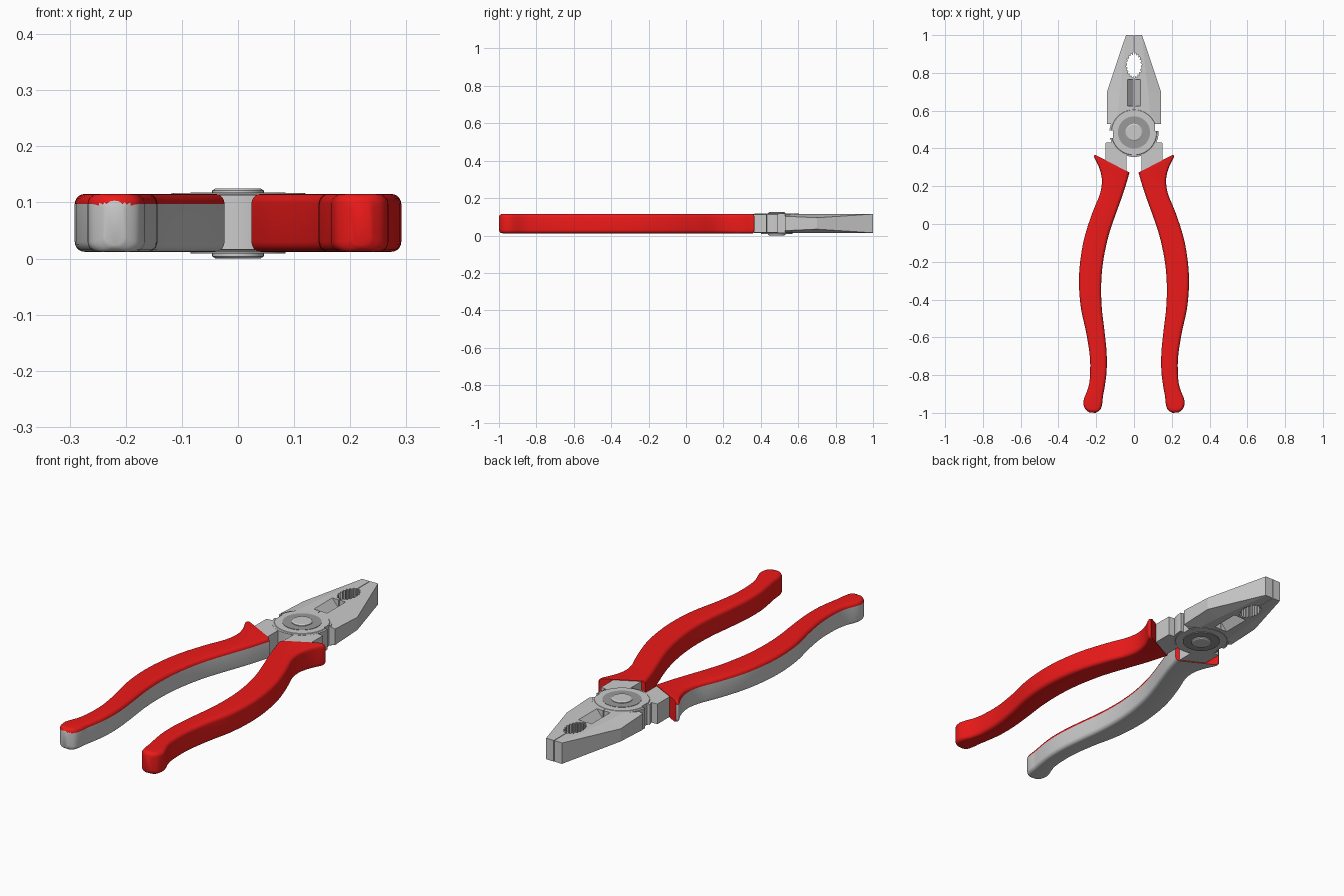
import bpy, bmesh, math
from mathutils import Vector

if "Cube" in bpy.data.objects:
    bpy.data.objects.remove(bpy.data.objects["Cube"])

def material(name, col):
    m = bpy.data.materials.new(name)
    m.diffuse_color = (*col, 1)
    m.use_nodes = True
    m.node_tree.nodes["Principled BSDF"].inputs["Base Color"].default_value = m.diffuse_color
    return m

RED = material("red_grip", (0.85, 0.01, 0.01))
DARK = material("dark_steel", (0.32, 0.32, 0.32))
PY = 0.485  # pivot position along y


def loft(name, rings, mat=None):
    """Skin closed rings of equal length and cap both ends."""
    bm = bmesh.new()
    vs = [[bm.verts.new(p) for p in r] for r in rings]
    n = len(rings[0])
    for a, b in zip(vs, vs[1:]):
        for i in range(n):
            j = (i + 1) % n
            bm.faces.new((a[i], a[j], b[j], b[i]))
    bm.faces.new(vs[0][::-1])
    bm.faces.new(vs[-1])
    bmesh.ops.recalc_face_normals(bm, faces=bm.faces)
    me = bpy.data.meshes.new(name)
    bm.to_mesh(me)
    bm.free()
    ob = bpy.data.objects.new(name, me)
    bpy.context.collection.objects.link(ob)
    if mat:
        me.materials.append(mat)
    return ob


def prism(name, outline, z0, z1):
    return loft(name, [[(x, y, z) for x, y in outline] for z in (z0, z1)])


def lathe(name, profile, mat=None, seg=64):
    angs = [2 * math.pi * i / seg for i in range(seg)]
    return loft(name, [[(r * math.cos(a), PY + r * math.sin(a), z) for a in angs]
                       for r, z in profile], mat)


def smooth(ob, deg=30):
    bpy.ops.object.select_all(action='DESELECT')
    ob.select_set(True)
    bpy.context.view_layer.objects.active = ob
    bpy.ops.object.shade_smooth_by_angle(angle=math.radians(deg))


def cut(ob, cutters):
    for c in cutters:
        m = ob.modifiers.new("cut_" + c.name, 'BOOLEAN')
        m.operation = 'DIFFERENCE'
        m.solver = 'EXACT'
        m.object = c
        c.hide_render = True
        c.hide_viewport = False
        c.display_type = 'WIRE'


def apply_cuts(obs, cutters):
    """Bake the booleans, then delete the cutters."""
    dg = bpy.context.evaluated_depsgraph_get()
    dg.update()
    baked = [bpy.data.meshes.new_from_object(o.evaluated_get(dg)) for o in obs]
    for o, me in zip(obs, baked):
        o.modifiers.clear()
        o.data = me
    for c in cutters:
        bpy.data.objects.remove(c)


def spline(pts, steps=4):
    """Catmull-Rom interpolation of tuples."""
    out = []
    for i in range(len(pts) - 1):
        p = [Vector(pts[max(0, min(len(pts) - 1, i + k))]) for k in (-1, 0, 1, 2)]
        for s in range(steps):
            t = s / steps
            out.append(0.5 * (2 * p[1] + (p[2] - p[0]) * t
                              + (2 * p[0] - 5 * p[1] + 4 * p[2] - p[3]) * t * t
                              + (3 * p[1] - p[0] - 3 * p[2] + p[3]) * t ** 3))
    return out + [Vector(pts[-1])]


# Handle stations: inner x, y and outer x, y
STATIONS = [
    (.024, .272, .204, .366), (.028, .258, .211, .354), (.042, .21, .185, .30),
    (.058, .16, .170, .235), (.083, .09, .180, .16), (.115, 0, .220, .06),
    (.142, -.09, .262, -.07), (.165, -.21, .285, -.20), (.174, -.33, .291, -.32),
    (.170, -.45, .280, -.45), (.157, -.56, .252, -.58), (.145, -.68, .233, -.71),
    (.145, -.78, .234, -.82), (.155, -.86, .245, -.875), (.164, -.91, .261, -.915),
    (.168, -.95, .268, -.945), (.178, -.982, .26, -.977), (.203, -1, .237, -.998)]


def handle(name, s):
    rings = []
    path = spline([Vector(p) for p in STATIONS])
    for k, (xi, yi, xo, yo) in enumerate(path):
        a, b = Vector((xi, yi)), Vector((xo, yo))
        w = (b - a).length
        u = (b - a) / w
        left = len(path) - 1 - k
        inset = 0.012 * (1 - left / 4) ** 2 if left < 4 else 0
        z0, z1, r = 0.012 + inset, 0.115 - inset, min(0.018, w * 0.45)
        ring = []
        for q, (ct, cz) in enumerate(((w - r, z1 - r), (r, z1 - r), (r, z0 + r), (w - r, z0 + r))):
            for i in range(6):
                ang = math.pi / 2 * (q + i / 5)
                p = a + u * (ct + r * math.cos(ang))
                ring.append((s * p.x, p.y, cz + r * math.sin(ang)))
        rings.append(ring)
    ob = loft(name, rings, RED)
    smooth(ob, 40)
    return ob


handle("right_handle", 1)

# Left grip is red only on its top and its flange end, grey elsewhere
left_grip = handle("left_handle", -1)
left_grip.data.materials.append(None)
for f in left_grip.data.polygons:
    is_end = len(f.vertices) > 4 and f.center.y > 0
    f.material_index = 0 if f.center.z > 0.097 or is_end else 1

# Cutters: toothed pipe hole, cutting-edge grooves
N = 80
hole_pts = []
for i in range(N):
    a = 2 * math.pi * (i + .5) / N
    k = 1 if i % 4 < 2 else 0.86
    hole_pts.append((0.042 * k * math.cos(a), 0.84 + 0.067 * k * math.sin(a)))
hole = prism("pipe_hole_cutter", hole_pts, -0.1, 0.25)
grooves = []
for tag, apex, wide in (("top", .072, .13), ("bottom", .056, -.002)):
    grooves.append(loft(tag + "_groove_cutter", [[(-.048, y, wide), (.048, y, wide), (0, y, apex)]
                                                 for y in (.625, .765)]))

# Jaws: flat top and bottom, pinched outer facets
jaws = []
for side, s in (("right", 1), ("left", -1)):
    rings = []
    for y, xf, xs, d in ((.53, .092, .143, .012), (.70, .075, .143, .02), (1.0, .040, .0425, .0005)):
        lo, hi = .014, .115
        sec = [(.0015, lo), (xf, lo), (xs, lo + d), (xs, hi - d), (xf, hi), (.0015, hi)]
        rings.append([(s * x, y, z) for x, z in sec])
    jaw = loft(side + "_jaw", rings)
    cut(jaw, [hole] + grooves)
    jaws.append(jaw)

# Pivot body with small wire notches at its sides
body = lathe("pivot_body", [(.119, .0125), (.121, .015), (.13, .016),
                            (.13, .113), (.121, .114), (.119, .1165)])
notches = []
for s, y in ((1, .512), (-1, .475)):
    box = [(s * .112, y - .02), (s * .15, y - .02), (s * .15, y + .02), (s * .112, y + .02)]
    notches.append(prism("notch_cutter", box, -0.1, 0.25))
cut(body, notches)
apply_cuts(jaws + [body], [hole] + grooves + notches)
smooth(body, 25)

# Pivot washer and rivet
smooth(lathe("pivot_washer", [(.085, .009), (.085, .118)], DARK))
smooth(lathe("pivot_rivet", [(.040, 0), (.046, .004), (.046, .121), (.040, .125)]))

# Arms joining the pivot to the grips
for side, s in (("right", 1), ("left", -1)):
    pts = [(.04, .262), (.04, .40), (.09, .435), (.15, .43), (.15, .31)]
    prism(side + "_arm", [(s * x, y) for x, y in pts], .016, .1125)
